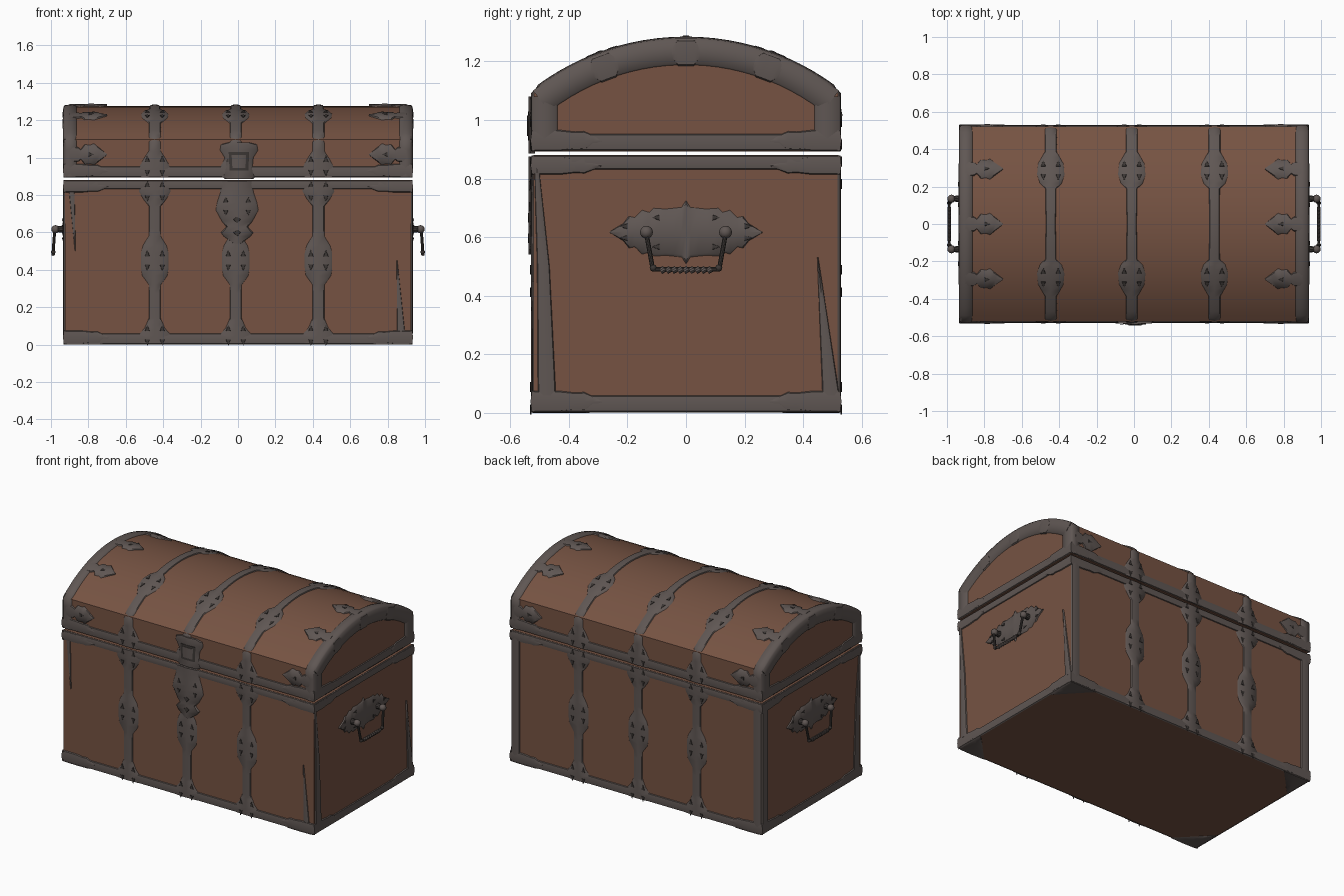
import bpy, bmesh, math
from mathutils import Vector

if "Cube" in bpy.data.objects:
    bpy.data.objects.remove(bpy.data.objects["Cube"])

W, D = 0.925, 0.52            # wood half width and half depth
R = 0.85                      # lid arc radius
HALF = math.asin(D / R)       # lid arc half angle
CZ = 1.275 - R                # lid arc centre height
ARC = R * HALF                # half arc length
EAVE = CZ + R * math.cos(HALF)
LIP = ARC + EAVE - 0.895      # arc length down to the lid's lower edge


def material(name, rgb):
    m = bpy.data.materials.new(name)
    m.diffuse_color = (*rgb, 1)
    m.use_nodes = True
    m.node_tree.nodes["Principled BSDF"].inputs["Base Color"].default_value = m.diffuse_color
    return m


WOOD = material("brown wood", (0.18, 0.086, 0.055))
METAL = material("grey metal", (0.115, 0.094, 0.087))
DARK = material("dark metal", (0.045, 0.038, 0.035))


def finish(name, bm, mat, angle=35):
    bmesh.ops.recalc_face_normals(bm, faces=bm.faces)
    me = bpy.data.meshes.new(name)
    bm.to_mesh(me)
    bm.free()
    me.materials.append(mat)
    ob = bpy.data.objects.new(name, me)
    bpy.context.collection.objects.link(ob)
    bpy.context.view_layer.objects.active = ob
    ob.select_set(True)
    bpy.ops.object.shade_smooth_by_angle(angle=math.radians(angle))
    ob.select_set(False)


def extrude_x(name, outline, mat):
    """Solid from a y-z outline across the chest's width."""
    bm = bmesh.new()
    a = [bm.verts.new((-W, y, z)) for y, z in outline]
    b = [bm.verts.new((W, y, z)) for y, z in outline]
    bm.faces.new(a)
    bm.faces.new(b)
    n = len(a)
    for i in range(n):
        bm.faces.new((a[i], a[(i + 1) % n], b[(i + 1) % n], b[i]))
    finish(name, bm, mat)


# Surface frames: (u across, s along) -> point, outward normal
def wall_y(sy):
    return lambda u, s: (Vector((u, sy * D, s)), Vector((0, sy, 0)))


def wall_x(sx):
    return lambda u, s: (Vector((sx * W, u, s)), Vector((sx, 0, 0)))


def lid(u, s):
    if abs(s) <= ARC:
        a = s / R
        n = Vector((0, math.sin(a), math.cos(a)))
        return Vector((u, 0, CZ)) + n * R, n
    sy = math.copysign(1, s)
    return Vector((u, sy * D, EAVE - (abs(s) - ARC))), Vector((0, sy, 0))


def lid_end(sx):
    return lambda u, s: (Vector((sx * W, (R + u) * math.sin(s / R), CZ + (R + u) * math.cos(s / R))),
                         Vector((sx, 0, 0)))


def floor(u, s):
    return Vector((u, s, 0.004)), Vector((0, 0, -1))


def swap(f):
    return lambda u, s: f(s, u)


def strip(name, frame, stations, thick=0.010, mat=METAL, lift=0.0, step=0.05):
    """Raised band along s; stations are (s, half width, centre)."""
    pts = []
    for (s0, h0, c0), (s1, h1, c1) in zip(stations, stations[1:]):
        n = max(1, math.ceil(abs(s1 - s0) / step))
        for i in range(n):
            t = i / n
            pts.append((s0 + (s1 - s0) * t, h0 + (h1 - h0) * t, c0 + (c1 - c0) * t))
    pts.append(stations[-1])
    bm = bmesh.new()
    rows = []
    for s, h, c in pts:
        row = []
        for k, e in ((-1, -0.2), (-0.86, 0.6), (0, 1), (0.86, 0.6), (1, -0.2)):
            p, n = frame(c + k * max(h, 0.001), s)
            row.append(bm.verts.new(p + n * (lift + thick * e)))
        rows.append(row)
    for a, b in zip(rows, rows[1:]):
        for i in range(5):
            j = (i + 1) % 5
            bm.faces.new((a[i], a[j], b[j], b[i]))
    bm.faces.new(rows[0])
    bm.faces.new(rows[-1])
    finish(name, bm, mat, 50)


def band(name, frame, c, widths, **kw):
    strip(name, frame, [(s, h, c) for s, h in widths], **kw)


def piercings(name, frame, c, s, w=0.04, l=0.055):
    """Small dark triangles around an ornament's centre."""
    for du in (-1, 1):
        for ds in (-1, 1):
            band(name, frame, c + du * w, [(s + ds * l * 0.4, 0.013), (s + ds * l, 0.001)],
                 thick=0.003, mat=DARK, lift=0.009)


def rod(name, a, b, r, mat, r2=None):
    a, b = Vector(a), Vector(b)
    bm = bmesh.new()
    bmesh.ops.create_cone(bm, cap_ends=True, segments=10, radius1=r,
                          radius2=r if r2 is None else r2, depth=(b - a).length)
    q = (b - a).to_track_quat('Z', 'Y')
    for v in bm.verts:
        v.co = q @ v.co + (a + b) / 2
    finish(name, bm, mat)


def ball(name, c, r, mat):
    bm = bmesh.new()
    bmesh.ops.create_uvsphere(bm, u_segments=12, v_segments=8, radius=r)
    bmesh.ops.translate(bm, verts=bm.verts, vec=c)
    finish(name, bm, mat)


# Wooden body and domed lid
extrude_x("body", [(-D, 0.004), (D, 0.004), (D, 0.88), (-D, 0.88)], WOOD)
arc = [lid(0, -ARC + 2 * ARC * i / 24)[0] for i in range(25)]
extrude_x("lid", [(-D, 0.893)] + [(p.y, p.z) for p in arc] + [(D, 0.893)], WOOD)

# Straps on front, back and lid
wall_strap = [(0.005, 0.085), (0.05, 0.09), (0.09, 0.055), (0.14, 0.033), (0.32, 0.033), (0.37, 0.07),
              (0.41, 0.076), (0.49, 0.076), (0.53, 0.065), (0.58, 0.033), (0.74, 0.033),
              (0.78, 0.065), (0.82, 0.088), (0.875, 0.075)]
half_strap = [(0.0, 0.027), (0.19, 0.03), (0.22, 0.06), (0.27, 0.076), (0.33, 0.07), (0.40, 0.033),
              (LIP - 0.14, 0.033), (LIP - 0.10, 0.06), (LIP - 0.05, 0.088), (LIP, 0.08)]
lid_strap = [(-s, h) for s, h in reversed(half_strap)] + half_strap[1:]
for x in (-0.445, -0.012, 0.43):
    band("lid_strap", lid, x, lid_strap)
    for s in (-0.29, 0.29, -LIP + 0.06, LIP - 0.06):
        piercings("lid_piercing", lid, x, s)
    for sy in (-1, 1):
        band("wall_strap", wall_y(sy), x, wall_strap)
        for z in (0.05, 0.45, 0.82):
            piercings("strap_piercing", wall_y(sy), x, z)

# Horizontal rails with leaf-shaped corner ends
for sgn in (-1, 1):
    for frame, e, y_wall in ((swap(wall_y(sgn)), 0.932, True), (swap(wall_x(sgn)), 0.528, False)):
        k = 0.24
        for name, z, h, bulge in (("bottom_rail", 0.031, 0.029, 0.008), ("body_rim", 0.855, 0.024, 0.01),
                                  ("lid_rim", 0.924, 0.029, 0.006)):
            band(name, frame, z, [(-e, h), (e, h)], thick=0.009)
            c = z + (bulge if name != "body_rim" else -bulge)
            for d in (-1, 1):
                band(name + "_corner", frame, c,
                     [(d * e, h + 0.008), (d * (e - 0.10), h + 0.008), (d * (e - 0.15), h + 0.002),
                      (d * (e - 0.18), h + 0.004), (d * (e - k), 0.004)], thick=0.011)

# Upright corner strips, full at the back and tapered at the front
for sx in (-1, 1):
    strip("back_corner_strip", wall_y(1), [(0.05, 0.032, sx * 0.895), (0.85, 0.032, sx * 0.895)])
    strip("lid_post_front", wall_x(sx), [(0.93, 0.045, -0.483), (1.08, 0.045, -0.483)])
    strip("lid_post_back", wall_x(sx), [(0.93, 0.045, 0.483), (1.08, 0.045, 0.483)])
    strip("side_front_strip", wall_x(sx), [(0.06, 0.032, -0.475), (0.5, 0.022, -0.487), (0.84, 0.008, -0.51)])
strip("side_back_strip", wall_x(-1), [(0.05, 0.032, 0.49), (0.85, 0.032, 0.49)])
strip("side_back_strip", wall_x(1), [(0.06, 0.03, 0.495), (0.53, 0.002, 0.45)])
strip("front_right_sliver", wall_y(-1), [(0.06, 0.022, 0.872), (0.45, 0.002, 0.85)], thick=0.006)
strip("front_left_sliver", wall_y(-1), [(0.50, 0.002, -0.87), (0.84, 0.016, -0.89)], thick=0.006)

# Arched end rims, their leaves over the lid and studs on the end
leaf = [(0.90, 0.045), (0.855, 0.04), (0.84, 0.028), (0.82, 0.055), (0.79, 0.052),
        (0.77, 0.06), (0.74, 0.035), (0.70, 0.002)]
for sx in (-1, 1):
    band("end_arch", lid_end(sx), -0.042, [(-ARC, 0.046), (ARC, 0.046)], thick=0.011)
    band("lid_edge_band", lid, sx * 0.897, [(-LIP, 0.034), (LIP, 0.034)], thick=0.009)
    for s in (-0.64, -0.30, 0.0, 0.30, 0.64):
        band("lid_leaf", swap(lid), s, [(sx * x, h) for x, h in leaf], thick=0.012)
        band("leaf_piercing", swap(lid), s, [(sx * 0.80, 0.012), (sx * 0.77, 0.001)],
             thick=0.003, mat=DARK, lift=0.011)
    for s in (-0.30, 0.0, 0.30):
        band("end_stud", lid_end(sx), -0.045, [(s - 0.05, 0.02), (s - 0.03, 0.047),
             (s + 0.03, 0.047), (s + 0.05, 0.02)], thick=0.014, step=0.02)

# Corner plates under the floor
for sx in (-1, 1):
    for sy in (-1, 1):
        strip("floor_corner", floor, [(sy * 0.525, 0.10, sx * 0.825), (sy * 0.33, 0.004, sx * 0.92)], thick=0.004)

# Lock: hasp on the lid and shield on the body
front = wall_y(-1)
band("hasp", front, 0.005, [(0.885, 0.075), (0.90, 0.09), (0.95, 0.075), (1.0, 0.08), (1.04, 0.105),
                            (1.07, 0.10), (1.08, 0.06)], thick=0.018)
band("hasp_panel", front, 0.005, [(0.93, 0.05), (1.03, 0.055)], thick=0.004, mat=DARK, lift=0.016)
band("hasp_boss", front, 0.005, [(0.945, 0.036), (1.015, 0.04)], thick=0.004, lift=0.019)
band("lock_shield", front, -0.005, [(0.54, 0.02), (0.58, 0.075), (0.60, 0.09), (0.63, 0.06), (0.66, 0.085),
     (0.72, 0.118), (0.76, 0.11), (0.82, 0.09), (0.875, 0.085)], thick=0.017)
piercings("lock_piercing", lambda u, s: (front(u, s)[0] + Vector((0, -0.005, 0)), front(u, s)[1]), -0.005, 0.74, 0.06, 0.05)
for z in (0.60, 0.67):
    band("keyhole_detail", front, -0.005, [(z - 0.02, 0.002), (z, 0.02), (z + 0.012, 0.002)],
         thick=0.003, mat=DARK, lift=0.017)

# Side handles with spiked back plates
half_plate = [(0.0, 0.112), (0.015, 0.088), (0.07, 0.082), (0.11, 0.085), (0.125, 0.07), (0.15, 0.078),
              (0.175, 0.052), (0.195, 0.056), (0.215, 0.03), (0.262, 0.001)]
plate = [(-s, h) for s, h in reversed(half_plate)] + half_plate[1:]
for sx in (-1, 1):
    side = swap(wall_x(sx))
    band("handle_plate", side, 0.617, plate, thick=0.014)
    for y in (-0.2, -0.09, 0.09, 0.2):
        for dz in (-1, 1):
            d = math.copysign(0.025, y)
            band("plate_piercing", side, 0.617 + dz * (0.05 if abs(y) < 0.1 else 0.02),
                 [(y, 0.010), (y + d, 0.001)], thick=0.003, mat=DARK, lift=0.012)
    for sy in (-1, 1):
        y = sy * 0.135
        rod("handle_bracket", (sx * 0.92, y, 0.617), (sx * 0.975, y, 0.617), 0.022, DARK, 0.014)
        ball("handle_knob", (sx * 0.976, y, 0.617), 0.022, METAL)
        rod("handle_arm", (sx * 0.98, y, 0.61), (sx * 0.988, sy * 0.115, 0.50), 0.008, DARK)
        ball("handle_elbow", (sx * 0.988, sy * 0.112, 0.495), 0.012, DARK)
    rod("handle_grip", (sx * 0.988, -0.11, 0.49), (sx * 0.988, 0.11, 0.49), 0.008, DARK)
    for i in range(9):
        y = -0.08 + 0.02 * i
        rod("grip_twist", (sx * 0.988, y - 0.007, 0.484), (sx * 0.988, y + 0.007, 0.492), 0.011, METAL)
